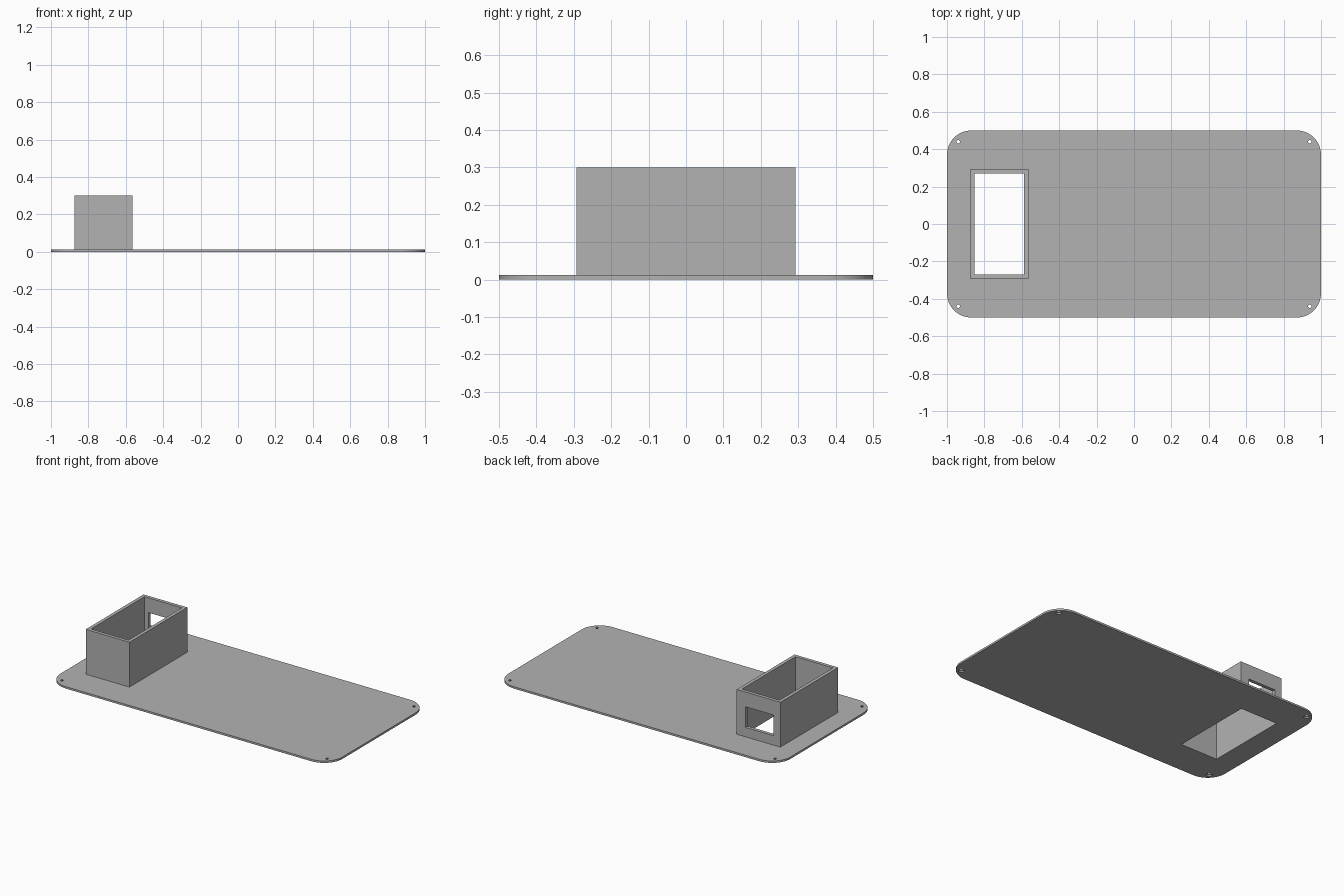
import bpy
import bmesh
import math

if "Cube" in bpy.data.objects:
    bpy.data.objects.remove(bpy.data.objects["Cube"], do_unlink=True)

grey = bpy.data.materials.new("matte_grey")
grey.use_nodes = True
GREY = (0.45, 0.45, 0.45, 1)
grey.diffuse_color = GREY
grey.node_tree.nodes["Principled BSDF"].inputs["Base Color"].default_value = GREY

# Main dimensions
THICK = 0.0125
CORNER = 0.13
BOX_X, BOX_Y, BOX_TOP = (-0.875, -0.565), (-0.293, 0.293), 0.3
WALL = 0.022
HOLE_X, HOLE_Y, HOLE_R = 0.94, 0.44, 0.009


def to_object(name, bm):
    bmesh.ops.recalc_face_normals(bm, faces=bm.faces)
    mesh = bpy.data.meshes.new(name)
    bm.to_mesh(mesh)
    bm.free()
    mesh.materials.append(grey)
    obj = bpy.data.objects.new(name, mesh)
    bpy.context.collection.objects.link(obj)
    return obj


def prism(name, outline, z0, z1):
    bm = bmesh.new()
    face = bm.faces.new([bm.verts.new((x, y, z0)) for x, y in outline])
    top = bmesh.ops.extrude_face_region(bm, geom=[face])["geom"]
    verts = [v for v in top if isinstance(v, bmesh.types.BMVert)]
    bmesh.ops.translate(bm, verts=verts, vec=(0, 0, z1 - z0))
    if not face.is_valid or len(bm.faces) < len(outline) + 2:
        bm.faces.new([v for v in bm.verts if v not in verts])
    return to_object(name, bm)


def block(name, xs, ys, zs):
    (x0, x1), (y0, y1) = xs, ys
    return prism(name, [(x0, y0), (x1, y0), (x1, y1), (x0, y1)], *zs)


def cone(name, x, y, z0, z1, r0, r1):
    bm = bmesh.new()
    bmesh.ops.create_cone(bm, cap_ends=True, segments=24, radius1=r0, radius2=r1, depth=z1 - z0)
    bmesh.ops.translate(bm, verts=bm.verts, vec=(x, y, (z0 + z1) / 2))
    return to_object(name, bm)


def cut(obj, cutters):
    # Carve the cutters out, bake the result and discard the cutters
    for c in cutters:
        c.hide_render = True
        mod = obj.modifiers.new(c.name, "BOOLEAN")
        mod.operation, mod.solver, mod.object = "DIFFERENCE", "EXACT", c
    graph = bpy.context.evaluated_depsgraph_get()
    mesh = bpy.data.meshes.new_from_object(obj.evaluated_get(graph))
    obj.modifiers.clear()
    obj.data = mesh
    mesh.materials.clear()
    mesh.materials.append(grey)
    mesh.polygons.foreach_set("material_index", [0] * len(mesh.polygons))
    for c in cutters:
        bpy.data.objects.remove(c, do_unlink=True)


def smooth(obj):
    bpy.ops.object.select_all(action="DESELECT")
    obj.select_set(True)
    bpy.context.view_layer.objects.active = obj
    bpy.ops.object.shade_smooth_by_angle(angle=math.radians(30))


# Base plate with rounded corners
STEPS = 16
outline = []
for quarter, (sx, sy) in enumerate([(1, 1), (-1, 1), (-1, -1), (1, -1)]):
    for i in range(STEPS + 1):
        a = math.pi / 2 * (quarter + i / STEPS)
        outline.append((sx * (1 - CORNER) + CORNER * math.cos(a),
                        sy * (0.5 - CORNER) + CORNER * math.sin(a)))
plate = prism("base_plate", outline, 0, THICK)

# Opening through plate and housing, and countersunk corner screw holes
inner_x = (BOX_X[0] + WALL, BOX_X[1] - WALL)
inner_y = (BOX_Y[0] + WALL, BOX_Y[1] - WALL)
cutters = [block("opening_cutter", inner_x, inner_y, (-0.1, 0.1))]
for sx in (-1, 1):
    for sy in (-1, 1):
        x, y = sx * HOLE_X, sy * HOLE_Y
        cutters.append(cone("screw_cutter", x, y, -0.02, 0.04, HOLE_R, HOLE_R))
        cutters.append(cone("countersink_cutter", x, y, -0.002, 0.008, 0.02, HOLE_R))
cut(plate, cutters)
smooth(plate)

# Open-topped housing with a window in the back wall
housing = block("housing", BOX_X, BOX_Y, (THICK, BOX_TOP))
cut(housing, [
    block("cavity_cutter", inner_x, inner_y, (-0.1, 0.5)),
    block("window_cutter", (-0.825, -0.628), (0.2, 0.4), (0.073, 0.205)),
])
